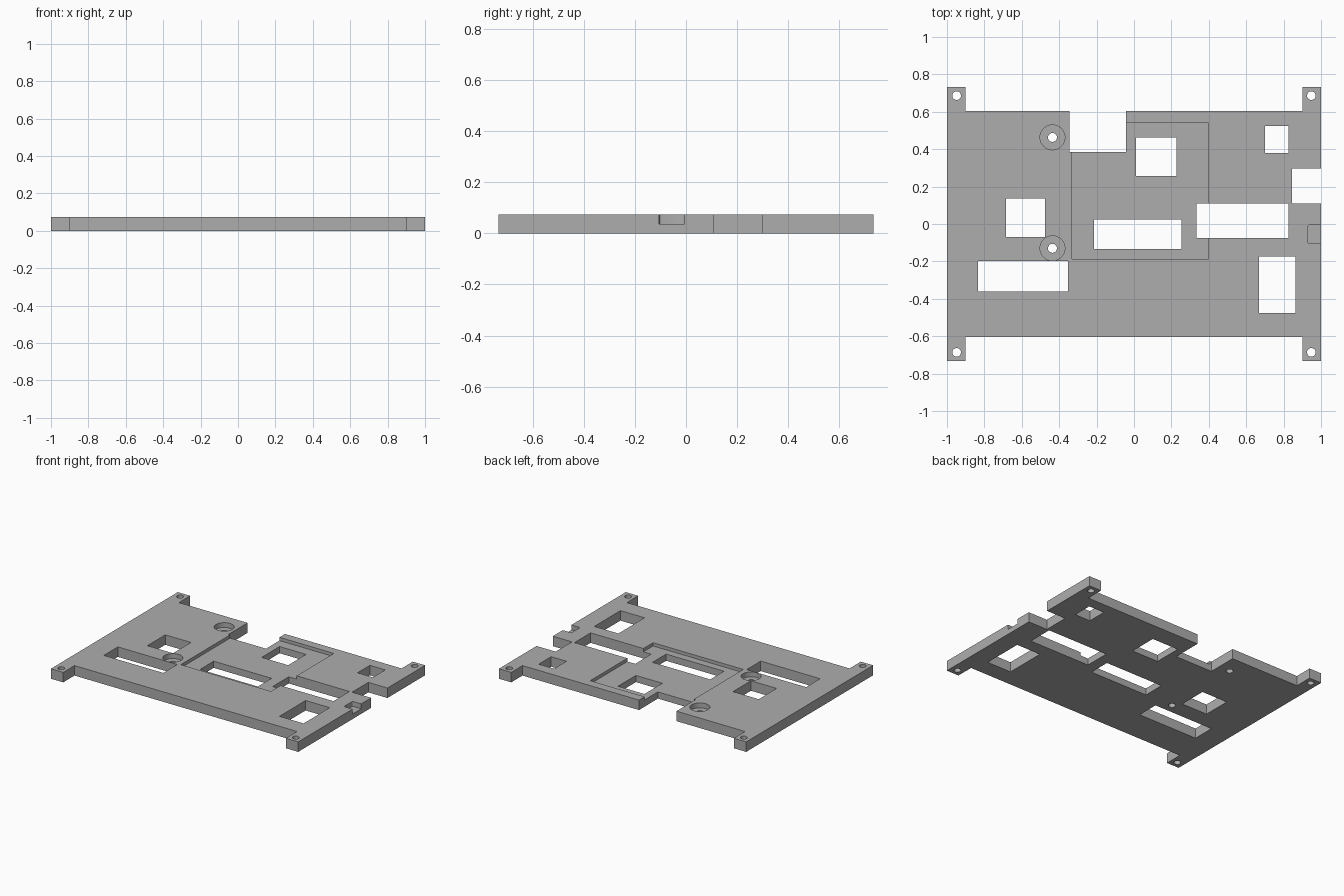
import bpy
import bmesh
from mathutils import Matrix, Vector

if "Cube" in bpy.data.objects:
    bpy.data.objects.remove(bpy.data.objects["Cube"], do_unlink=True)

THICK = 0.073
HALF_Y = 0.733
BODY_Y = 0.603

grey = bpy.data.materials.new("mid_grey")
grey.use_nodes = True
color = (0.42, 0.42, 0.42, 1)
grey.diffuse_color = color
grey.node_tree.nodes["Principled BSDF"].inputs["Base Color"].default_value = color


def add_object(name, bm):
    mesh = bpy.data.meshes.new(name)
    bm.to_mesh(mesh)
    bm.free()
    mesh.materials.append(grey)
    obj = bpy.data.objects.new(name, mesh)
    bpy.context.collection.objects.link(obj)
    return obj


def box(name, x0, x1, y0, y1, z0=-0.1, z1=0.2, round_corners=0):
    bm = bmesh.new()
    bmesh.ops.create_cube(bm, size=1)
    bmesh.ops.scale(bm, vec=(x1 - x0, y1 - y0, z1 - z0), verts=bm.verts)
    bmesh.ops.translate(bm, vec=((x0 + x1) / 2, (y0 + y1) / 2, (z0 + z1) / 2), verts=bm.verts)
    if round_corners:
        uprights = [e for e in bm.edges
                    if abs(e.verts[0].co.z - e.verts[1].co.z) > 0.01]
        bmesh.ops.bevel(bm, geom=uprights, offset=round_corners, segments=3,
                        profile=0.5, affect='EDGES')
    return add_object(name, bm)


def cylinder(name, x, y, radius, z0=-0.1, z1=0.2):
    bm = bmesh.new()
    bmesh.ops.create_cone(bm, cap_ends=True, segments=40, radius1=radius, radius2=radius,
                          depth=z1 - z0,
                          matrix=Matrix.Translation(Vector((x, y, (z0 + z1) / 2))))
    return add_object(name, bm)


plate = box("mounting_plate", -1, 1, -HALF_Y, HALF_Y, 0, THICK)
cutters = []

# Long edges cut back, leaving four corner tabs with screw holes
for side in (-1, 1):
    y0, y1 = sorted((side * BODY_Y, side))
    cutters.append(box("edge_cut", -0.9, 0.9, y0, y1))
    for end in (-1, 1):
        cutters.append(cylinder("tab_hole", end * 0.948, side * 0.686, 0.023))

# Notches in the back and left edges
cutters.append(box("back_notch", -0.345, -0.042, 0.384, 0.8))
cutters.append(box("side_notch", 0.845, 1.2, 0.11, 0.298))

# Through windows: x0, x1, y0, y1
windows = [
    (0.012, 0.226, 0.256, 0.463),
    (0.70, 0.825, 0.38, 0.523),
    (-0.684, -0.476, -0.07, 0.137),
    (-0.214, 0.254, -0.133, 0.025),
    (0.334, 0.825, -0.076, 0.11),
    (-0.833, -0.352, -0.36, -0.198),
    (0.668, 0.863, -0.475, -0.173),
]
for w in windows:
    cutters.append(box("window", *w))

# Shallow square recess and small side pocket
cutters.append(box("square_recess", -0.332, 0.397, -0.187, 0.539, THICK - 0.024))
cutters.append(box("side_pocket", 0.93, 1.2, -0.105, -0.005, 0.037, 0.2, 0.01))

# Counterbored screw holes
for y in (0.463, -0.13):
    cutters.append(cylinder("counterbore", -0.436, y, 0.0665, 0.037))
    cutters.append(cylinder("screw_hole", -0.436, y, 0.024))

for cutter in cutters:
    mod = plate.modifiers.new(cutter.name, 'BOOLEAN')
    mod.operation = 'DIFFERENCE'
    mod.solver = 'EXACT'
    mod.object = cutter

# Bake the cuts and discard the cutters
graph = bpy.context.evaluated_depsgraph_get()
baked = bpy.data.meshes.new_from_object(plate.evaluated_get(graph))
plate.modifiers.clear()
plate.data = baked
for cutter in cutters:
    bpy.data.objects.remove(cutter, do_unlink=True)

bpy.ops.object.select_all(action='DESELECT')
plate.select_set(True)
bpy.context.view_layer.objects.active = plate
bpy.ops.object.shade_smooth_by_angle(angle=0.5)
